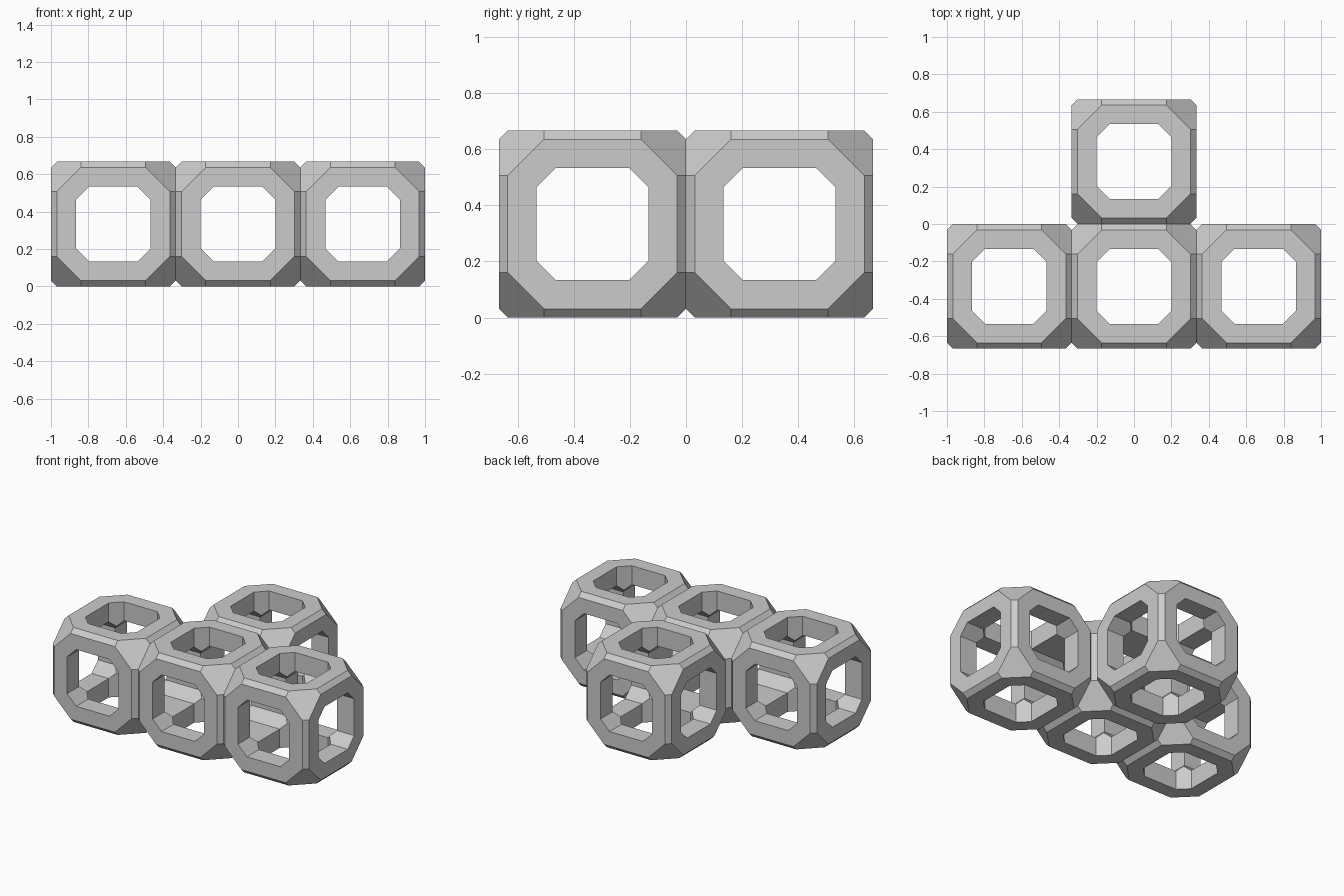
import bpy, bmesh
from itertools import product

cube = bpy.data.objects.get("Cube")
if cube:
    bpy.data.objects.remove(cube, do_unlink=True)

HALF = 1 / 3                  # half the width of one cell
RIM, RIM_CUT = 0.302, 0.173   # outer octagon: reach and corner start
HOLE, HOLE_CUT = 0.2, 0.13    # window octagon: reach and corner start
TIP = (HOLE + HOLE_CUT) / 2   # inner corner where three chamfers meet

grey = bpy.data.materials.new("light grey")
grey.use_nodes = True
colour = (0.6, 0.6, 0.6, 1)
grey.diffuse_color = colour
grey.node_tree.nodes["Principled BSDF"].inputs["Base Color"].default_value = colour


def octagon(m, s):
    return [(m, s), (s, m), (-s, m), (-m, s), (-m, -s), (-s, -m), (s, -m), (m, -s)]


def build_cell():
    bm = bmesh.new()

    def face(points):
        bm.faces.new([bm.verts.new(p) for p in points])

    for axis in range(3):
        def place(along, pair):
            p = [0, 0, 0]
            p[axis], p[(axis + 1) % 3], p[(axis + 2) % 3] = along, *pair
            return p

        # Octagonal window frames and the walls of their openings
        rim, hole = octagon(RIM, RIM_CUT), octagon(HOLE, HOLE_CUT)
        for side in (-1, 1):
            out, deep = side * HALF, side * HOLE
            for i in range(8):
                j = (i + 1) % 8
                face([place(out, rim[i]), place(out, rim[j]),
                      place(out, hole[j]), place(out, hole[i])])
                wall = [place(out, hole[i]), place(out, hole[j]), place(deep, hole[j])]
                if i % 2 == 0:
                    sy = 1 if hole[i][0] > 0 else -1
                    sz = 1 if hole[i][1] > 0 else -1
                    wall.append(place(side * TIP, (sy * TIP, sz * TIP)))
                face(wall + [place(deep, hole[i])])

        # Bevelled strips along the cell edges
        for sy, sz in product((-1, 1), repeat=2):
            a, b = (sy * HALF, sz * RIM), (sy * RIM, sz * HALF)
            face([place(-RIM_CUT, a), place(RIM_CUT, a),
                  place(RIM_CUT, b), place(-RIM_CUT, b)])

    # Six-sided corner facets
    f, m, s = HALF, RIM, RIM_CUT
    corner = [(f, m, s), (m, f, s), (s, f, m), (s, m, f), (m, s, f), (f, s, m)]
    for signs in product((-1, 1), repeat=3):
        face([[k * c for k, c in zip(signs, p)] for p in corner])

    bmesh.ops.remove_doubles(bm, verts=bm.verts, dist=0.0005)
    bmesh.ops.recalc_face_normals(bm, faces=bm.faces)
    mesh = bpy.data.meshes.new("frame_cell")
    bm.to_mesh(mesh)
    bm.free()
    mesh.materials.append(grey)
    return mesh


# Four cells in a T: a row of three with one behind the middle
cell = build_cell()
layout = {"right_cell": (-2, -1), "middle_cell": (0, -1),
          "left_cell": (2, -1), "back_cell": (0, 1)}
for name, (x, y) in layout.items():
    obj = bpy.data.objects.new(name, cell)
    obj.location = (x * HALF, y * HALF, HALF)
    bpy.context.collection.objects.link(obj)
